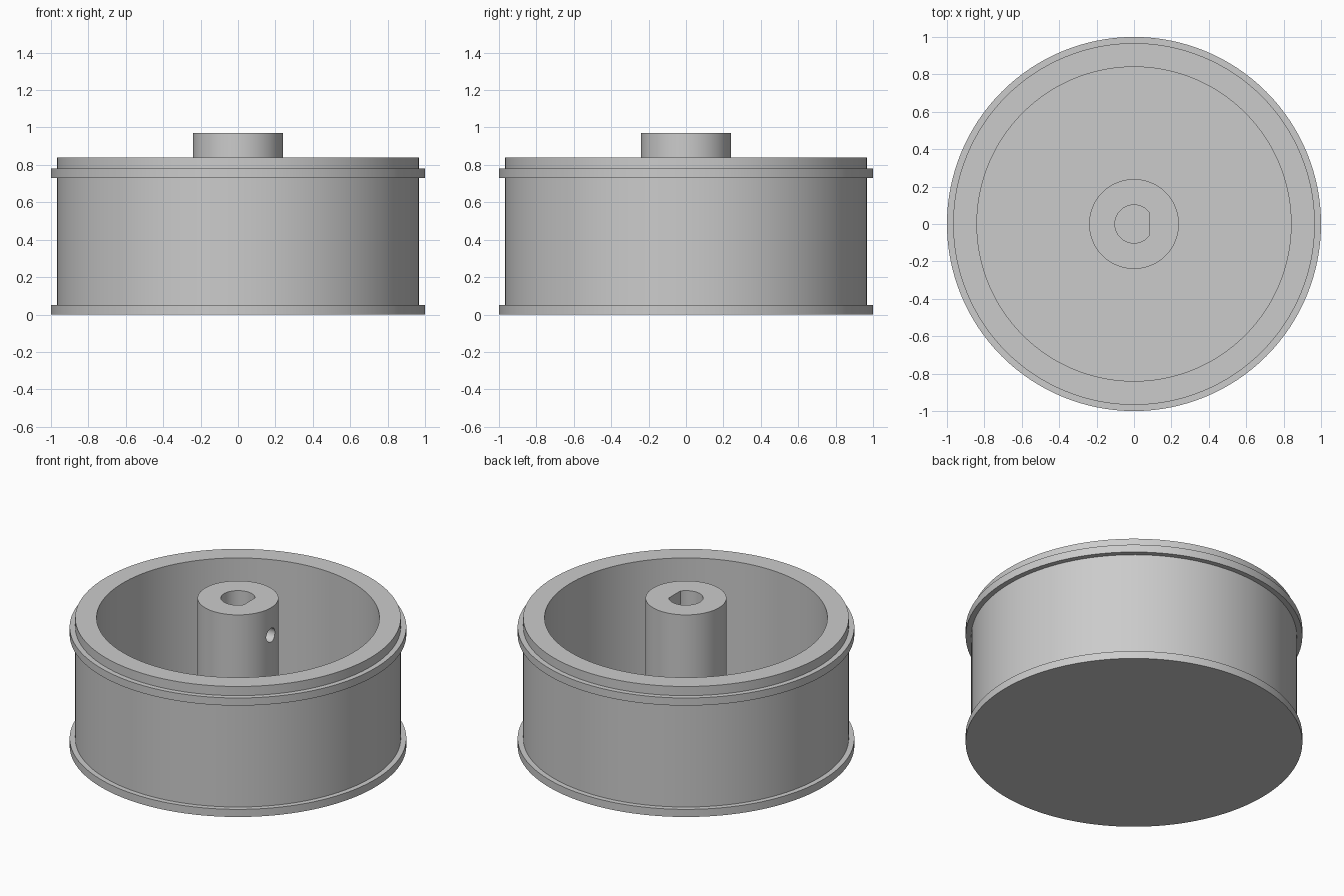
import bpy, bmesh, math
from mathutils import Matrix

if "Cube" in bpy.data.objects:
    bpy.data.objects.remove(bpy.data.objects["Cube"])

SEGMENTS = 128

grey = bpy.data.materials.new("plain grey")
grey.use_nodes = True
colour = (0.6, 0.6, 0.6, 1)
grey.diffuse_color = colour
grey.node_tree.nodes["Principled BSDF"].inputs["Base Color"].default_value = colour


def add_object(name, bm):
    bmesh.ops.recalc_face_normals(bm, faces=bm.faces)
    mesh = bpy.data.meshes.new(name)
    bm.to_mesh(mesh)
    bm.free()
    mesh.materials.append(grey)
    obj = bpy.data.objects.new(name, mesh)
    bpy.context.collection.objects.link(obj)
    return obj


def lathe(name, profile):
    """Spin (radius, height) points, closing both ends with a cap."""
    bm = bmesh.new()
    rings = []
    for r, z in profile:
        rings.append([bm.verts.new((r * math.cos(a), r * math.sin(a), z))
                      for a in (math.tau * i / SEGMENTS for i in range(SEGMENTS))])
    for low, high in zip(rings, rings[1:]):
        for i in range(SEGMENTS):
            j = (i + 1) % SEGMENTS
            bm.faces.new((low[i], low[j], high[j], high[i]))
    bm.faces.new(rings[0])
    bm.faces.new(rings[-1])
    return add_object(name, bm)


def cylinder(name, radius, depth, matrix, sides=48, flat_at=None):
    """Cylinder cutter, optionally trimmed to a D section on +x."""
    bm = bmesh.new()
    bmesh.ops.create_cone(bm, cap_ends=True, segments=sides, radius1=radius,
                          radius2=radius, depth=depth, matrix=matrix)
    if flat_at is not None:
        cut = bmesh.ops.bisect_plane(bm, geom=bm.verts[:] + bm.edges[:] + bm.faces[:],
                                     plane_co=(flat_at, 0, 0), plane_no=(1, 0, 0),
                                     clear_outer=True)
        edges = [e for e in cut["geom_cut"] if isinstance(e, bmesh.types.BMEdge)]
        bmesh.ops.holes_fill(bm, edges=edges, sides=0)
    obj = add_object(name, bm)
    obj.hide_render = True
    return obj


# Flanged drum with open cup and central hub
floor, hub_r, hub_top, rim = 0.05, 0.24, 0.97, 0.84
wheel = lathe("wheel", [
    (1.0, 0), (1.0, 0.05), (0.967, 0.05), (0.967, 0.73), (1.0, 0.73),
    (1.0, 0.78), (0.967, 0.78), (0.967, rim), (0.84, rim), (0.84, floor),
    (hub_r, floor), (hub_r, hub_top)])

# D-shaped shaft bore and sideways set screw hole
bore = cylinder("shaft_bore_cutter", 0.102, 1.0,
                Matrix.Translation((0, 0, floor + 0.5)), 64, flat_at=0.083)
screw = cylinder("screw_hole_cutter", 0.045, 0.3,
                 Matrix.Translation((0.2, 0, 0.79)) @ Matrix.Rotation(math.pi / 2, 4, 'Y'), 32)

bpy.ops.object.select_all(action='DESELECT')
wheel.select_set(True)
bpy.context.view_layer.objects.active = wheel
for cutter in (bore, screw):
    mod = wheel.modifiers.new(cutter.name, 'BOOLEAN')
    mod.operation = 'DIFFERENCE'
    mod.solver = 'EXACT'
    mod.object = cutter
    bpy.ops.object.modifier_apply(modifier=mod.name)
    bpy.data.objects.remove(cutter)

bpy.ops.object.shade_smooth_by_angle(angle=math.radians(30))
